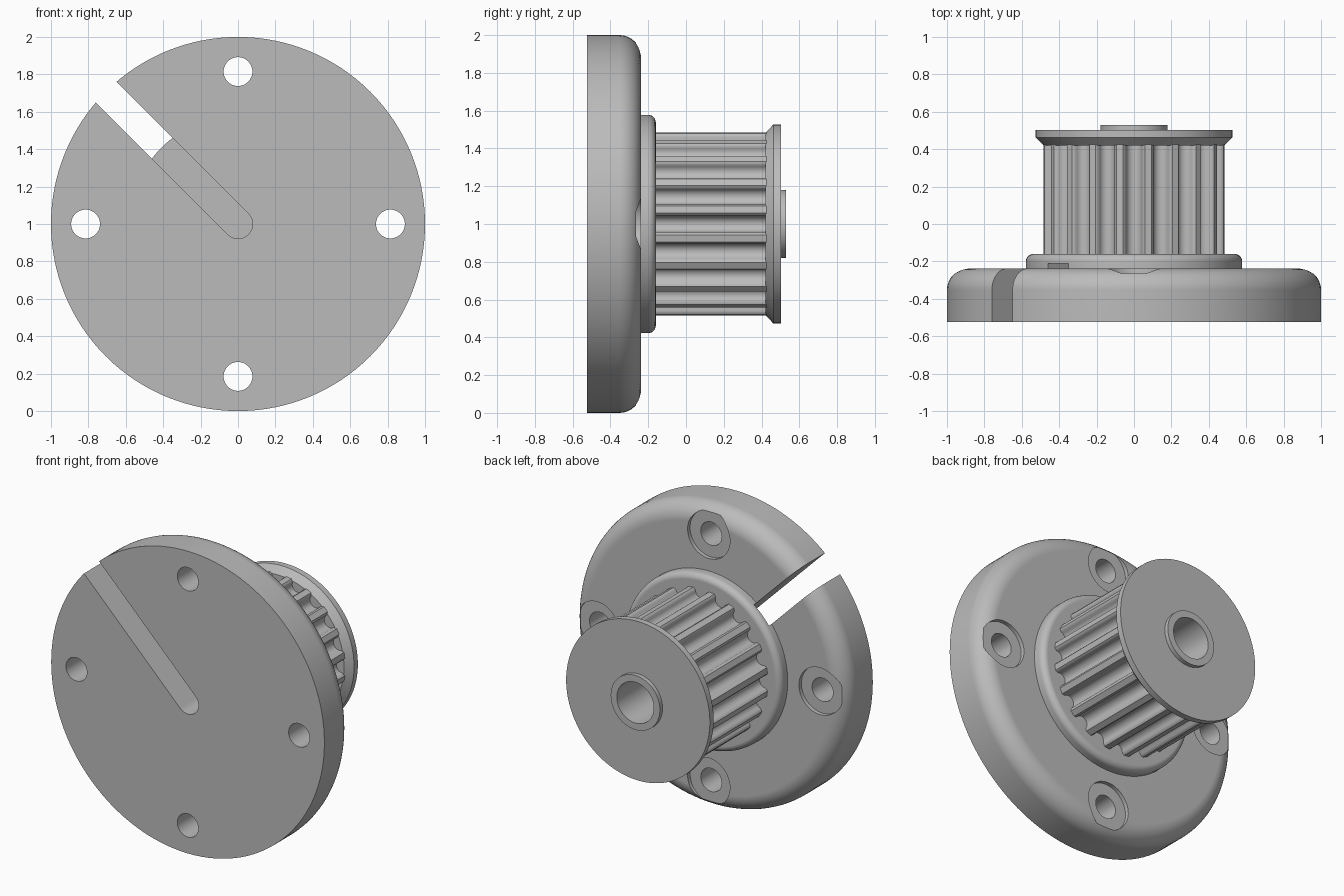
import bpy, bmesh
from math import sin, cos, pi, radians

if "Cube" in bpy.data.objects:
    bpy.data.objects.remove(bpy.data.objects["Cube"], do_unlink=True)

grey = bpy.data.materials.new("plain grey")
grey.use_nodes = True
COLOUR = (0.5, 0.5, 0.5, 1)
grey.diffuse_color = COLOUR
grey.node_tree.nodes["Principled BSDF"].inputs["Base Color"].default_value = COLOUR

AXIS_Z = 1.0


def finish(name, bm):
    bmesh.ops.remove_doubles(bm, verts=bm.verts, dist=1e-5)
    bmesh.ops.recalc_face_normals(bm, faces=bm.faces)
    mesh = bpy.data.meshes.new(name)
    bm.to_mesh(mesh)
    bm.free()
    mesh.materials.append(grey)
    obj = bpy.data.objects.new(name, mesh)
    bpy.context.collection.objects.link(obj)
    return obj


def lathe(name, profile, segments=128):
    """Spin (radius, y) points around the horizontal axis."""
    bm = bmesh.new()
    verts = [bm.verts.new((r, y, 0)) for r, y in profile]
    edges = [bm.edges.new(pair) for pair in zip(verts, verts[1:])]
    bmesh.ops.spin(bm, geom=verts + edges, cent=(0, 0, 0), axis=(0, 1, 0),
                   angle=2 * pi, steps=segments)
    bmesh.ops.translate(bm, verts=bm.verts, vec=(0, 0, AXIS_Z))
    return finish(name, bm)


def prism(name, outline, y0, y1, caps=True):
    """Extrude an (x, z) outline, measured from the axis, along y."""
    bm = bmesh.new()
    front, back = [[bm.verts.new((x, y, AXIS_Z + z)) for x, z in outline]
                   for y in (y0, y1)]
    for i in range(len(outline)):
        bm.faces.new((front[i - 1], front[i], back[i], back[i - 1]))
    if caps:
        bm.faces.new(front)
        bm.faces.new(back)
    return finish(name, bm)


def arc(cx, cy, r, start, end, steps):
    angles = [radians(start + (end - start) * i / steps) for i in range(steps + 1)]
    return [(cx + r * cos(a), cy + r * sin(a)) for a in angles]


def activate(obj):
    bpy.ops.object.select_all(action='DESELECT')
    obj.select_set(True)
    bpy.context.view_layer.objects.active = obj


def cut(obj, cutter):
    mod = obj.modifiers.new("cut", 'BOOLEAN')
    mod.operation = 'DIFFERENCE'
    mod.solver = 'EXACT'
    mod.object = cutter
    activate(obj)
    bpy.ops.object.modifier_apply(modifier=mod.name)
    bpy.data.objects.remove(cutter, do_unlink=True)


def smooth(obj, angle=30):
    activate(obj)
    bpy.ops.object.shade_smooth_by_angle(angle=radians(angle))
    mod = obj.modifiers.new("weighted normals", 'WEIGHTED_NORMAL')
    mod.keep_sharp = True


# Round base plate with the raised hub disc behind it
FRONT, PLATE_BACK, HUB_BACK = -0.525, -0.238, -0.16
base = lathe("base_plate",
             [(0, FRONT), (1, FRONT)]
             + arc(0.885, PLATE_BACK - 0.115, 0.115, 0, 90, 10)
             + [(0.578, PLATE_BACK)]
             + arc(0.538, HUB_BACK - 0.04, 0.04, 0, 90, 6)
             + [(0, HUB_BACK)])

# Diagonal slot with a rounded inner end
HALF = 0.078
slot = arc(0, 0, HALF, 45, -135, 24)
slot += [(x - 1, z + 1) for x, z in (slot[-1], slot[0])]
cut(base, prism("slot_cutter", slot, FRONT - 0.1, -0.21))

# Four screw holes with shallow counterbores
for k in range(4):
    x, z = 0.815 * sin(k * pi / 2), 0.815 * cos(k * pi / 2)
    for radius, start in ((0.077, FRONT - 0.1), (0.155, -0.264)):
        ring = arc(x, z, radius, 0, 360, 48)[:-1]
        cut(base, prism("hole_cutter", ring, start, 0))
smooth(base)

# Toothed belt pulley: round-bottomed grooves between narrow lands
TEETH, OUTER, DEPTH, ROOT = 20, 0.487, 0.06, 0.043
groove = ([(-0.058, OUTER - 0.002), (-0.05, OUTER - 0.008)]
          + arc(0, OUTER - DEPTH + ROOT, ROOT, 180, 360, 10)
          + [(0.05, OUTER - 0.008), (0.058, OUTER - 0.002)])
outline = []
for k in range(TEETH):
    c, s = cos(2 * pi * k / TEETH), sin(2 * pi * k / TEETH)
    outline += [(x * c + z * s, z * c - x * s) for x, z in groove]
smooth(prism("pulley_teeth", outline, HUB_BACK - 0.005, 0.425, caps=False))

# Bevelled end flange, collar and blind bore
BORE = 0.135
smooth(lathe("end_flange",
             [(0, -0.15), (BORE, -0.15), (BORE, 0.53), (0.18, 0.53), (0.18, 0.502),
              (0.526, 0.502), (0.526, 0.462), (0.482, 0.42), (BORE, 0.42)]))
